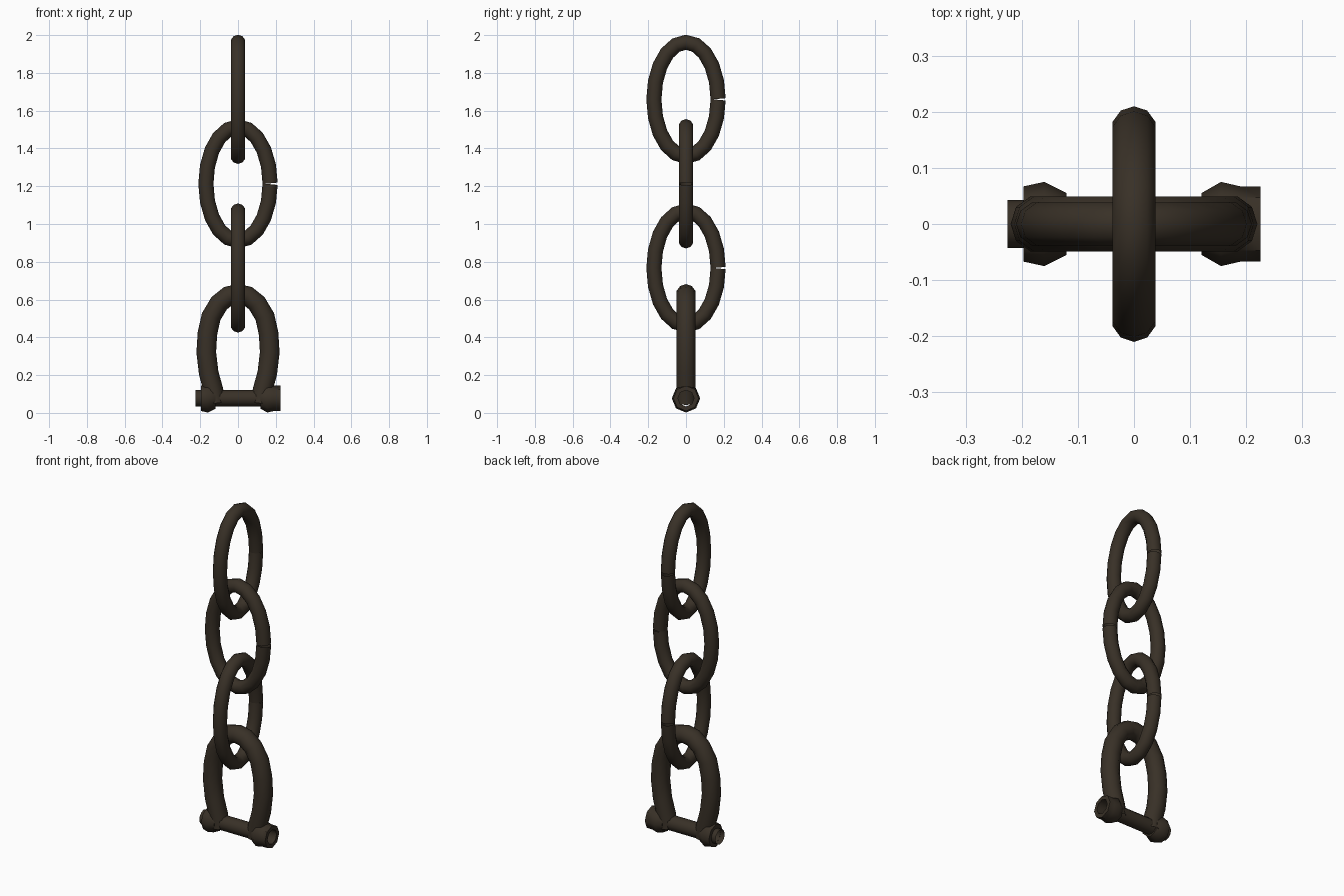
import bpy
import bmesh
from math import cos, sin, pi
from mathutils import Vector

cube = bpy.data.objects.get("Cube")
if cube:
    bpy.data.objects.remove(cube, do_unlink=True)

iron = bpy.data.materials.new("dark rusty iron")
iron.use_nodes = True
colour = (0.04, 0.03, 0.02, 1)
iron.diffuse_color = colour
bsdf = iron.node_tree.nodes["Principled BSDF"]
bsdf.inputs["Base Color"].default_value = colour
bsdf.inputs["Roughness"].default_value = 0.8


def skin(name, rings):
    """Join successive rings of points into a smooth open-ended tube."""
    bm = bmesh.new()
    loops = [[bm.verts.new(p) for p in ring] for ring in rings]
    for a, b in zip(loops, loops[1:]):
        for i in range(len(a)):
            j = (i + 1) % len(a)
            bm.faces.new((a[i], a[j], b[j], b[i]))
    bmesh.ops.recalc_face_normals(bm, faces=bm.faces)
    mesh = bpy.data.meshes.new(name)
    bm.to_mesh(mesh)
    bm.free()
    mesh.materials.append(iron)
    obj = bpy.data.objects.new(name, mesh)
    bpy.context.collection.objects.link(obj)
    bpy.ops.object.select_all(action="DESELECT")
    obj.select_set(True)
    bpy.context.view_layer.objects.active = obj
    bpy.ops.object.shade_smooth_by_angle(angle=pi / 4)
    return obj


def sweep(name, path, radius, sides=10):
    """Sweep a round bar along a path lying in the xz plane."""
    rings = []
    for k, p in enumerate(path):
        tangent = (path[min(k + 1, len(path) - 1)] - path[max(k - 1, 0)]).normalized()
        normal = Vector((tangent.z, 0, -tangent.x))
        ring = []
        for i in range(sides):
            a = 2 * pi * i / sides
            ring.append(p + radius * (cos(a) * normal + sin(a) * Vector((0, 1, 0))))
        rings.append(ring)
    return skin(name, rings)


def lathe_x(name, profile, z, sides):
    """Revolve (x, radius) pairs about a line along x."""
    return skin(name, [[(x, r * cos(2 * pi * i / sides), z + r * sin(2 * pi * i / sides))
                        for i in range(sides)] for x, r in profile])


# Three oval links, each with a narrow open seam on one side
SEGMENTS, GAP = 20, 0.008
for name, z, turned in (("top_link", 1.66, True),
                        ("middle_link", 1.213, False),
                        ("lower_link", 0.767, True)):
    path = []
    for k in range(SEGMENTS + 1):
        a = GAP + (2 * pi - 2 * GAP) * k / SEGMENTS
        path.append(Vector((0.17 * cos(a), 0, 0.302 * sin(a))))
    link = sweep(name, path, 0.04)
    link.location.z = z
    if turned:
        link.rotation_euler.z = pi / 2

# Shackle bow, mirrored from one half
half = [(0.12, 0.05), (0.13, 0.12), (0.155, 0.21), (0.168, 0.32), (0.162, 0.42),
        (0.142, 0.51), (0.1, 0.58), (0.05, 0.62)]
bow = [Vector((x, 0, z)) for x, z in half] + [Vector((0, 0, 0.63))]
bow += [Vector((-x, 0, z)) for x, z in reversed(half)]
sweep("shackle_bow", bow, 0.052)

# Hollow pin, with a collar on one end and a head on the other
PIN_Z, PIN_R = 0.077, 0.043
lathe_x("shackle_pin", [(-0.225, PIN_R), (0.225, PIN_R)], PIN_Z, 12)
lathe_x("pin_collar", [(-0.197, PIN_R), (-0.197, 0.067), (-0.16, 0.075),
                       (-0.12, 0.055), (-0.12, PIN_R)], PIN_Z, 8)
lathe_x("pin_head", [(0.12, PIN_R), (0.12, 0.055), (0.155, 0.075),
                     (0.19, 0.067), (0.225, 0.067), (0.225, PIN_R)], PIN_Z, 8)
